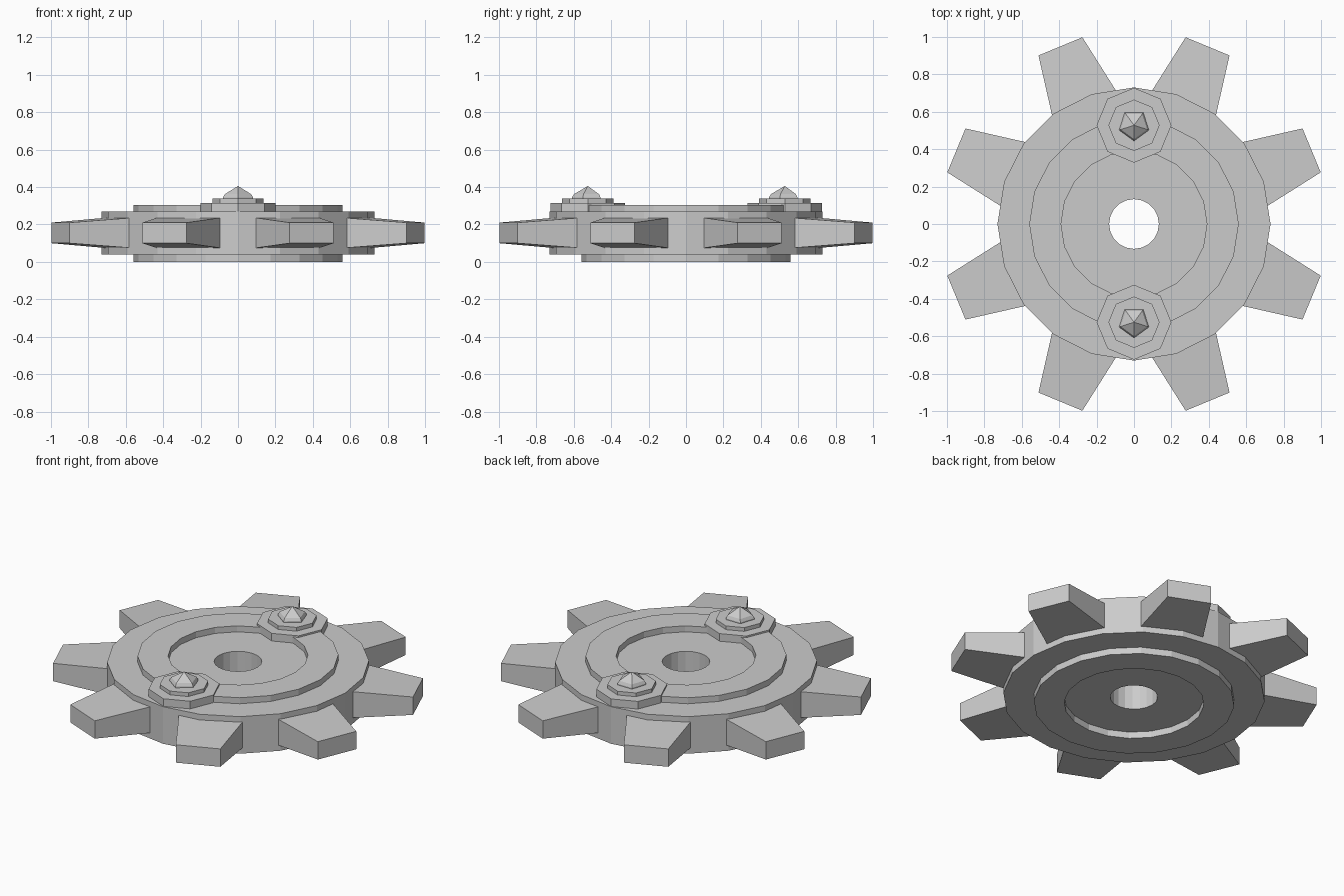
import bpy, bmesh
from math import sin, cos, pi, radians
from mathutils import Matrix

if "Cube" in bpy.data.objects:
    bpy.data.objects.remove(bpy.data.objects["Cube"])


def finish(name, bm):
    bmesh.ops.recalc_face_normals(bm, faces=bm.faces)
    mesh = bpy.data.meshes.new(name)
    bm.to_mesh(mesh)
    bm.free()
    obj = bpy.data.objects.new(name, mesh)
    bpy.context.collection.objects.link(obj)
    return obj


def lathe(name, profile, sides, start=0.0, closed=False, centre=(0, 0)):
    """Sweep an (r, z) profile around a vertical axis with flat facets."""
    bm = bmesh.new()
    rings = []
    for r, z in profile:
        rings.append([bm.verts.new((centre[0] + r * cos(start + 2 * pi * i / sides),
                                    centre[1] + r * sin(start + 2 * pi * i / sides), z))
                      for i in range(sides)])
    pairs = list(zip(rings, rings[1:]))
    if closed:
        pairs.append((rings[-1], rings[0]))
    else:
        bm.faces.new(rings[0])
        bm.faces.new(rings[-1])
    for a, b in pairs:
        for i in range(sides):
            j = (i + 1) % sides
            bm.faces.new((a[i], a[j], b[j], b[i]))
    bmesh.ops.remove_doubles(bm, verts=bm.verts, dist=0.0005)
    return finish(name, bm)


# Gear disc with axle hole and a raised ring on both faces
lathe("gear_disc", [(.133, .04), (.39, .04), (.39, 0), (.56, 0), (.56, .04), (.73, .04),
                    (.73, .268), (.56, .268), (.56, .305), (.39, .305), (.39, .268),
                    (.133, .268)], 20, closed=True)

# Eight tapered teeth
for k in range(8):
    bm = bmesh.new()
    bmesh.ops.create_cube(bm, size=2)
    for v in bm.verts:
        r, hw, hz = (1.028, .127, .055) if v.co.x > 0 else (.66, .19, .083)
        v.co = (r, v.co.y * hw, .155 + v.co.z * hz)
    bm.transform(Matrix.Rotation(radians(22.5 + 45 * k), 4, 'Z'))
    finish(f"tooth_{k + 1}", bm)

# Two bolts: octagonal washers with a pointed five-sided head
for side, y in (("back", .528), ("front", -.525)):
    lathe(f"{side}_washer", [(.2, .25), (.2, .315)], 8, centre=(0, y))
    lathe(f"{side}_bolt_collar", [(.137, .30), (.137, .338)], 8, centre=(0, y))
    bm_head = [(.084, .33), (.084, .345), (.074, .362), (.0001, .405)]
    lathe(f"{side}_bolt_head", bm_head[:3] + [(.001, .405)], 5, start=-pi / 2, centre=(0, y))
